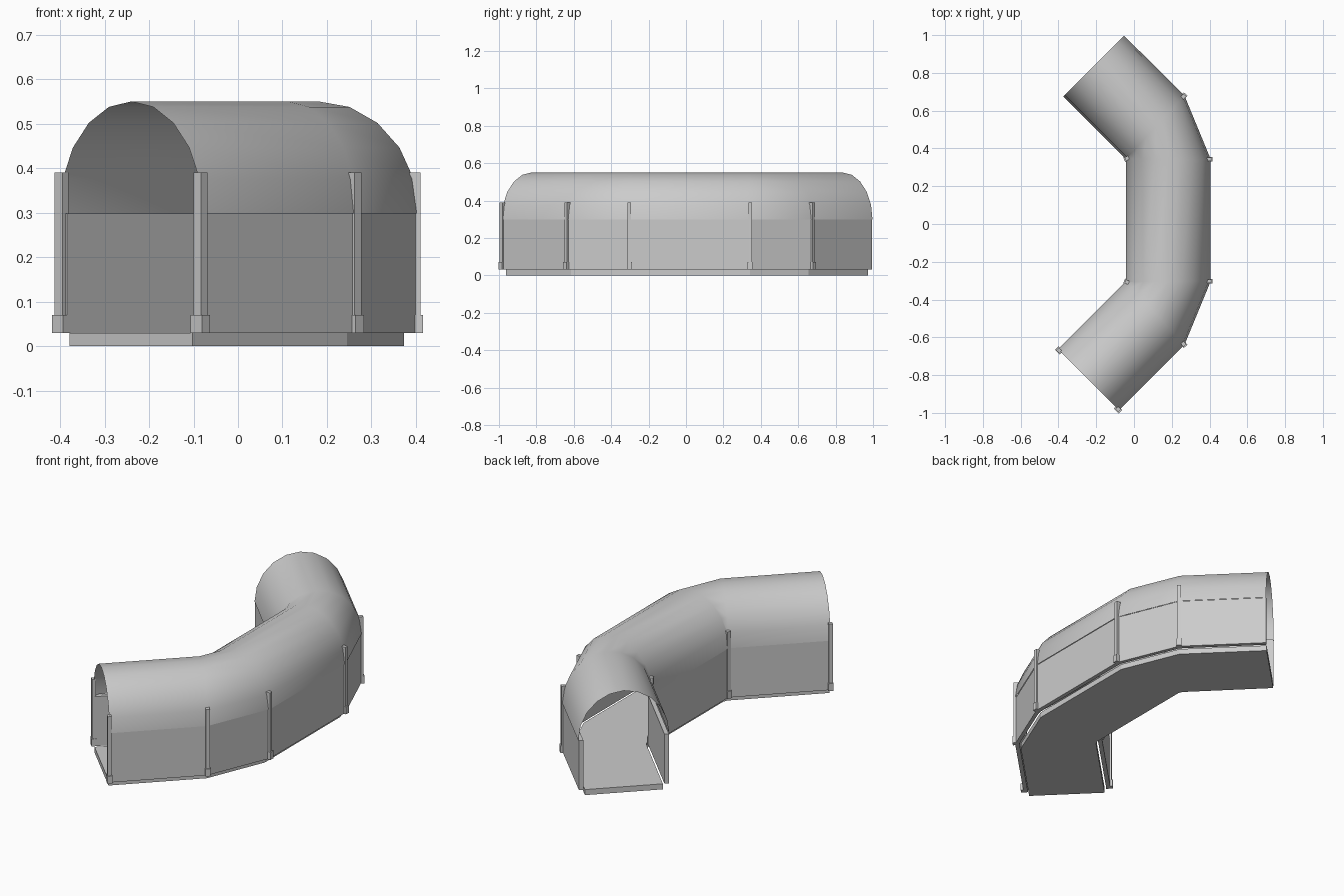
import bpy, bmesh, math
from mathutils import Vector, Matrix

if "Cube" in bpy.data.objects:
    bpy.data.objects.remove(bpy.data.objects["Cube"])

# Plan outline: inner and outer corner points of the bent tunnel
I = [Vector(p) for p in [(-0.40, -0.666), (-0.04, -0.306), (-0.04, 0.346), (-0.372, 0.678)]]
O = [Vector(p) for p in [(-0.081, -0.984), (0.265, -0.638), (0.403, -0.303),
                         (0.403, 0.343), (0.265, 0.678), (-0.055, 0.995)]]
# Cross-section stations (the inner corner is the pivot of each double bend)
stations = [(I[0], O[0]), (I[1], O[1]), (I[1], O[2]), (I[2], O[3]), (I[2], O[4]), (I[3], O[5])]


def finish(name, bm, smooth=False):
    bmesh.ops.remove_doubles(bm, verts=bm.verts, dist=0.0004)
    bmesh.ops.recalc_face_normals(bm, faces=bm.faces)
    me = bpy.data.meshes.new(name)
    bm.to_mesh(me)
    bm.free()
    ob = bpy.data.objects.new(name, me)
    bpy.context.collection.objects.link(ob)
    if smooth:
        bpy.ops.object.select_all(action='DESELECT')
        ob.select_set(True)
        bpy.context.view_layer.objects.active = ob
        bpy.ops.object.shade_smooth_by_angle(angle=math.radians(40))
    return ob


def loft(name, section, closed=True, smooth=False):
    """section(width) gives (distance from inner side, z) points per station"""
    bm = bmesh.new()
    rings = []
    for a, b in stations:
        d = (b - a).normalized()
        rings.append([bm.verts.new((a.x + d.x * s, a.y + d.y * s, z))
                      for s, z in section((b - a).length)])
    n = len(rings[0])
    for r, q in zip(rings, rings[1:]):
        for k in range(n if closed else n - 1):
            j = (k + 1) % n
            bm.faces.new((r[k], r[j], q[j], q[k]))
    if closed:
        bm.faces.new(rings[0])
        bm.faces.new(rings[-1])
    return finish(name, bm, smooth)


def rect(s0, s1, z0, z1):
    return [(s0, z0), (s1, z0), (s1, z1), (s0, z1)]


def arch(w):
    r = w / 2 + 0.003
    return [(w / 2 - r * math.cos(math.pi * k / 10), 0.298 + 0.252 * math.sin(math.pi * k / 10))
            for k in range(11)]


# Floor slab, side walls, arched roof
loft("floor_slab", lambda w: rect(0.03, w - 0.03, 0, 0.03))
loft("inner_wall", lambda w: rect(0, 0.022, 0.03, 0.298))
loft("outer_wall", lambda w: rect(w - 0.022, w, 0.03, 0.298))
loft("arched_roof", arch, closed=False, smooth=True)


# Posts with foot blocks at the front end and at every bend
def post(name, p, out):
    bm = bmesh.new()
    c = p - out * 0.005
    for across, along, z0, z1 in ((0.024, 0.02, 0.07, 0.39), (0.036, 0.026, 0.03, 0.07)):
        m = (Matrix.Translation((c.x, c.y, (z0 + z1) / 2))
             @ Matrix.Rotation(math.atan2(out.y, out.x), 4, 'Z')
             @ Matrix.Diagonal((across, along, z1 - z0, 1)))
        bmesh.ops.create_cube(bm, size=1, matrix=m)
    finish(name, bm)


dirs = [(b - a).normalized() for a, b in stations]
for k in range(5):
    post(f"outer_post_{k + 1}", O[k], dirs[k])
for k, group in enumerate(((0,), (1, 2), (3, 4))):
    d = sum((dirs[g] for g in group), Vector((0, 0))).normalized()
    post(f"inner_post_{k + 1}", I[k], -d)
